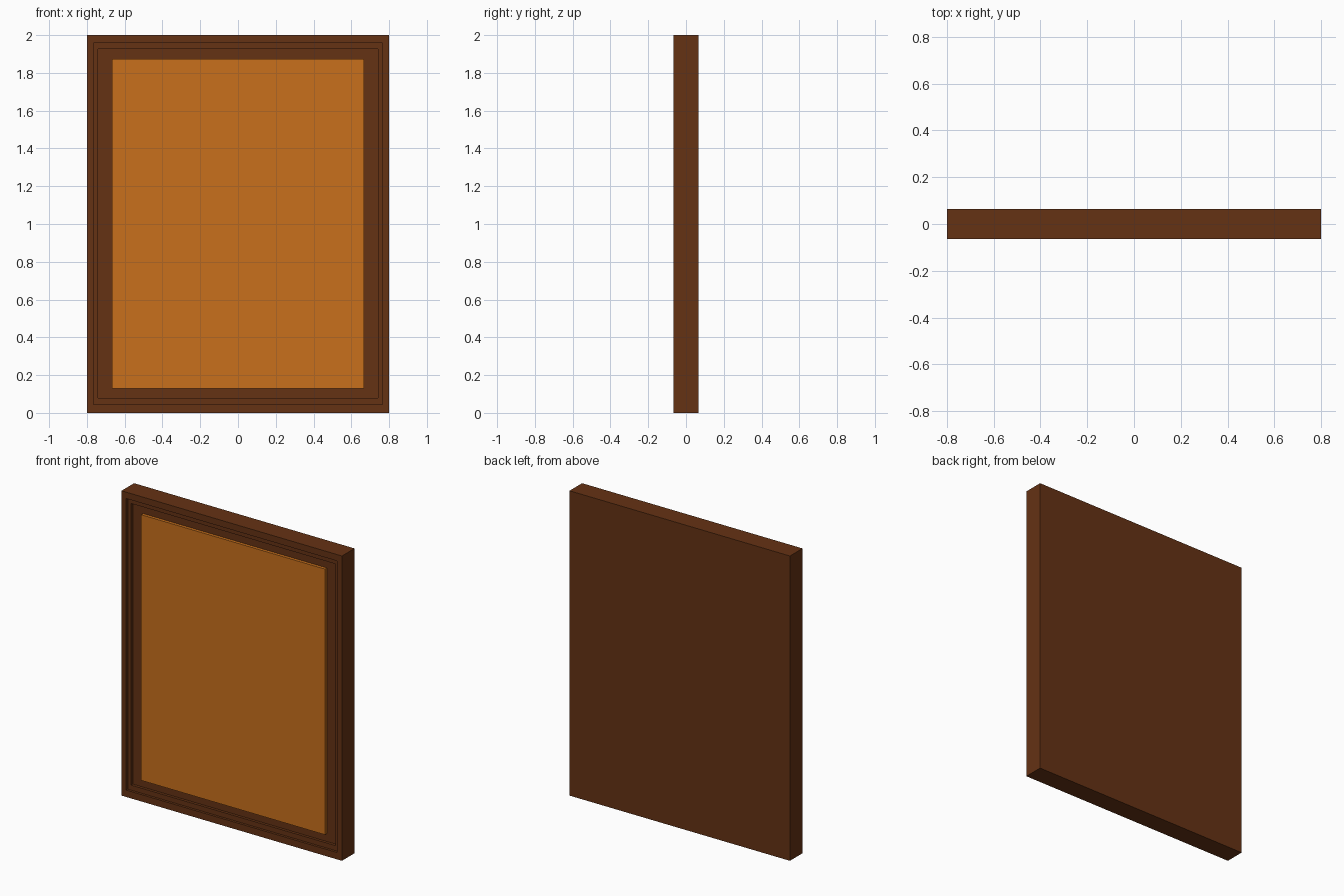
import bpy, bmesh

if "Cube" in bpy.data.objects:
    bpy.data.objects.remove(bpy.data.objects["Cube"])

W, H, D = 1.6, 2.0, 0.13
FRONT = -D / 2


def material(name, color):
    m = bpy.data.materials.new(name)
    m.diffuse_color = (*color, 1)
    m.use_nodes = True
    m.node_tree.nodes["Principled BSDF"].inputs["Base Color"].default_value = m.diffuse_color
    return m


def finish(bm, name, mat):
    bmesh.ops.recalc_face_normals(bm, faces=bm.faces)
    me = bpy.data.meshes.new(name)
    bm.to_mesh(me)
    bm.free()
    me.materials.append(mat)
    ob = bpy.data.objects.new(name, me)
    bpy.context.collection.objects.link(ob)
    return ob


brown = material("dark_wood", (0.130, 0.032, 0.007))
orange = material("cork", (0.578, 0.162, 0.0116))


def lofted_rings(name, rings, mat):
    """Join nested rectangles (half width, z low, z high, y) and cap both ends."""
    bm = bmesh.new()
    loops = [[bm.verts.new(p) for p in ((-x, y, a), (x, y, a), (x, y, b), (-x, y, b))]
             for x, a, b, y in rings]
    for l0, l1 in zip(loops, loops[1:]):
        for i in range(4):
            j = (i + 1) % 4
            bm.faces.new((l0[i], l0[j], l1[j], l1[i]))
    bm.faces.new(loops[0])
    bm.faces.new(loops[-1])
    return finish(bm, name, mat)


# Wooden frame with solid back and two recessed steps in the front
step1, step2 = FRONT + 0.016, FRONT + 0.034
lofted_rings("frame", [
    (W / 2, 0, H, D / 2),
    (W / 2, 0, H, FRONT),
    (0.766, 0.045, 1.958, FRONT),
    (0.766, 0.045, 1.958, step1),
    (0.741, 0.078, 1.926, step1),
    (0.741, 0.078, 1.926, step2),
], brown)

# Slightly raised pin board panel inside the frame
lofted_rings("panel", [
    (0.667, 0.13, 1.873, step2 + 0.01),
    (0.667, 0.13, 1.873, FRONT + 0.014),
], orange)
